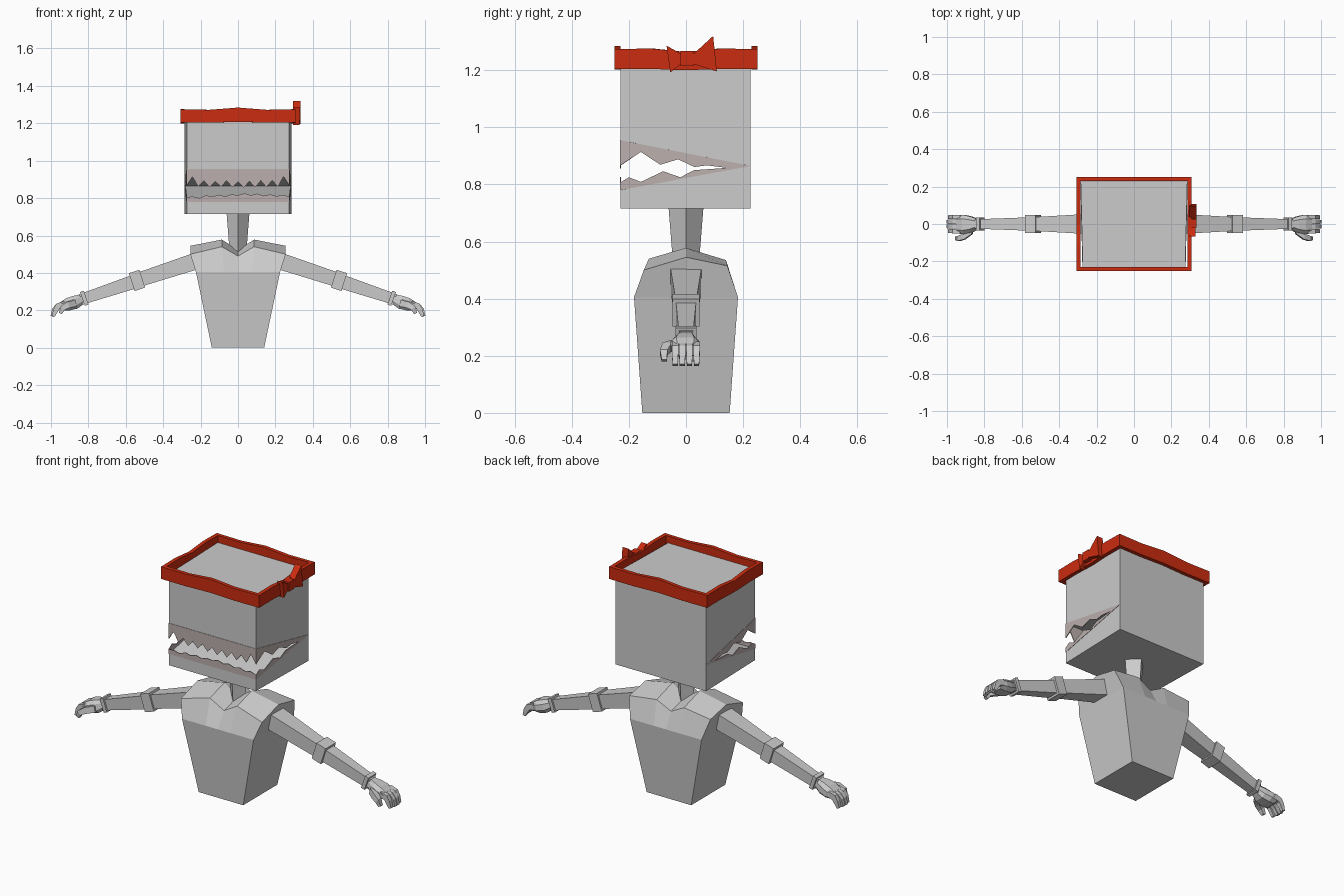
import bpy, bmesh
from mathutils import Vector

if "Cube" in bpy.data.objects:
    bpy.data.objects.remove(bpy.data.objects["Cube"])


def material(name, rgb):
    m = bpy.data.materials.new(name)
    m.diffuse_color = (*rgb, 1)
    m.use_nodes = True
    m.node_tree.nodes["Principled BSDF"].inputs["Base Color"].default_value = m.diffuse_color
    return m


RED = material("red", (0.60, 0.025, 0.005))
PALE = material("pale", (0.50, 0.43, 0.42))


def make(name, verts, faces, mat=None, mirror=False, recalc=True):
    me = bpy.data.meshes.new(name)
    me.from_pydata([tuple(v) for v in verts], [], faces)
    bm = bmesh.new()
    bm.from_mesh(me)
    if recalc:
        bmesh.ops.recalc_face_normals(bm, faces=bm.faces)
    bm.to_mesh(me)
    bm.free()
    ob = bpy.data.objects.new(name, me)
    bpy.context.collection.objects.link(ob)
    if mat:
        me.materials.append(mat)
    if mirror:
        ob.modifiers.new("mirror", 'MIRROR').use_mirror_merge = False
    return ob


def loft(name, rings, mat=None, mirror=False, closed=False):
    """Skin a list of equal-length rings, capped unless closed into a loop."""
    n, k = len(rings[0]), len(rings)
    faces = []
    for i in range(k if closed else k - 1):
        a, b = i * n, (i + 1) % k * n
        faces += [(a + j, a + (j + 1) % n, b + (j + 1) % n, b + j) for j in range(n)]
    if not closed:
        faces += [tuple(range(n)), tuple(range((k - 1) * n, k * n))]
    return make(name, [v for r in rings for v in r], faces, mat, mirror)


BOX = [(-1, -1), (1, -1), (1, 1), (-1, 1)]
OCT = [(-1, -.45), (-.6, -1), (.6, -1), (1, -.45), (1, .45), (.6, 1), (-.6, 1), (-1, .45)]


def limb(name, stations, section=BOX):
    """Mirrored limb; stations are x, y, z, half width in y, half height."""
    rings = []
    for i, (x, y, z, hy, hn) in enumerate(stations):
        a, b = stations[max(i - 1, 0)], stations[min(i + 1, len(stations) - 1)]
        d = Vector((b[0] - a[0], 0, b[2] - a[2])).normalized()
        up = Vector((-d.z, 0, d.x))
        rings.append([Vector((x, y, z)) + Vector((0, u * hy, 0)) + up * v * hn
                      for u, v in section])
    return loft(name, rings, mirror=True)


# Torso: tapered block with notched, ridged shoulders
xs = [-.255, -.086, 0, .086, .255]
front_z, ridge_z, back_z = [.50, .54, .49, .54, .50], [.545, .578, .523, .578, .545], [.515, .535, .49, .535, .515]
front_y, back_y = [-.148, -.13, -.125, -.13, -.148], [.145, .14, .135, .14, .145]
top = [(xs[i], front_y[i], front_z[i]) for i in range(5)] + [(.255, 0, .545)]
top += [(xs[i], back_y[i], back_z[i]) for i in range(4, -1, -1)] + [(-.255, 0, .545)]


def torso_ring(z, hx, hy):
    return [(x / .255 * hx, (-hy if y < 0 else hy if y > 0 else 0), z) for x, y, _ in top]


verts = torso_ring(0, .14, .153) + torso_ring(.405, .225, .182) + top
verts += [(xs[i], 0, ridge_z[i]) for i in (1, 2, 3)]
faces = [tuple(range(12))]
for r in (0, 12):
    faces += [(r + j, r + (j + 1) % 12, r + 12 + (j + 1) % 12, r + 12 + j) for j in range(12)]
ridge = [35, 36, 37, 38, 29]
for i in range(4):
    faces.append((24 + i, 25 + i, ridge[i + 1], ridge[i]))
    faces.append((ridge[i], ridge[i + 1], 33 - i, 34 - i))
make("torso", verts, faces)

# Neck: four-sided tapered post set edge-on
loft("neck", [[(r, 0, z), (0, r, z), (-r, 0, z), (0, -r, z)]
              for z, r in ((.47, .043), (.58, .05), (.73, .062))])

# Head: upper block and jaw split by a wedge-shaped mouth
YF, YB, ZM = -.23, .226, .865


def half_x(y):
    return .274 + (y - YF) / (YB - YF) * .011


def wedge(name, profile):
    loft(name, [[(s * half_x(y), y, z) for y, z in profile] for s in (-1, 1)])


wedge("upper_head", [(YF, .955), (YB, ZM), (YB, 1.235), (YF, 1.235)])
wedge("jaw", [(YF, .78), (YB, ZM), (YB, .715), (YF, .715)])


# Teeth: thin jagged strips round the sides and front of the mouth
def teeth(name, z_front, side, front):
    hx = half_x(YF)
    path = [(-half_x(y), y, z) for y, z in side]
    n = len(front) + 1
    path += [(-hx + 2 * hx * (i + 1) / n, YF, z) for i, z in enumerate(front)]
    path += [(half_x(y), y, z) for y, z in reversed(side)]
    base = [(x, y, z_front + (ZM - z_front) * (y - YF) / (YB - YF)) for x, y, _ in path]
    k = len(path)
    ob = make(name, path + base, [(i, i + 1, k + i + 1, k + i) for i in range(k - 1)], PALE)
    m = ob.modifiers.new("thickness", 'SOLIDIFY')
    m.thickness, m.offset = .004, 0


teeth("upper_teeth", .955,
      [(YB, ZM), (.143, .858), (.073, .867), (.03, .861), (-.028, .888), (-.09, .869),
       (-.158, .914), (YF, .866)],
      [.914, .862, .893, .858, .89, .86, .893, .858, .888, .855, .89, .857, .893, .858, .895, .86, .915])
teeth("lower_teeth", .78,
      [(YB, ZM), (.143, .858), (.028, .85), (-.02, .825), (-.08, .846), (-.158, .809),
       (-.2, .825), (YF, .806)],
      [.808, .80, .815, .808, .818, .808, .82, .815, .826, .815, .824, .812, .82, .81, .818])

# Headband: wavy rectangular ring round the top of the head
waves = [.0, -.002, .010, -.002]
corners = [(-1, -1), (1, -1), (1, 1), (-1, 1)]
rings = []
for c in range(4):
    (ax, ay), (bx, by) = corners[c], corners[(c + 1) % 4]
    for i, w in enumerate(waves):
        t = i / 4
        x, y = ax + (bx - ax) * t, ay + (by - ay) * t
        lift = -w if c % 2 else w
        hi, lo = 1.274 + lift, 1.204 + lift * .4
        rings.append([(x * .308, y * .25, lo), (x * .308, y * .25, hi),
                      (x * .286, y * .229, hi), (x * .286, y * .229, lo)])
loft("headband", rings, RED, closed=True)


# Bow on the right side of the headband
def slab(name, outline, x0, x1):
    loft(name, [[(x, y, z) for y, z in outline] for x in (x0, x1)], RED)


slab("bow_knot", [(-.02, 1.215), (.026, 1.215), (.026, 1.268), (-.02, 1.268)], .295, .335)
slab("bow_front_wing", [(-.018, 1.222), (-.055, 1.192), (-.068, 1.286), (-.018, 1.258)], .295, .328)
slab("bow_back_wing", [(.024, 1.222), (.108, 1.196), (.095, 1.32), (.024, 1.255)], .295, .333)

# Arms with elbow and wrist cuffs
limb("upper_arm", [(.21, 0, .468, .055, .045), (.54, 0, .360, .036, .038)])
limb("elbow_cuff", [(.512, 0, .369, .047, .05), (.568, 0, .351, .047, .05)])
limb("forearm", [(.54, 0, .358, .036, .038), (.84, 0, .258, .025, .029)])
limb("wrist_cuff", [(.812, 0, .268, .036, .039), (.832, 0, .261, .036, .039)])

# Hands: palm, four curled fingers and a thumb
limb("palm", [(.83, 0, .262, .024, .026), (.87, -.003, .243, .043, .036),
              (.91, -.003, .232, .052, .034), (.945, -.002, .222, .048, .022)], OCT)
for i in range(4):
    y = -.038 + i * .025
    tip = .995 if i in (1, 2) else .988
    limb(f"finger_{i + 1}", [(.925, y, .233, .0115, .017), (.962, y, .222, .0115, .016),
                             (tip - .014, y, .202, .011, .014), (tip, y, .168, .009, .008)])
limb("thumb", [(.865, -.035, .238, .018, .018), (.905, -.066, .230, .016, .017),
               (.937, -.078, .212, .013, .014), (.950, -.076, .183, .009, .009)])
